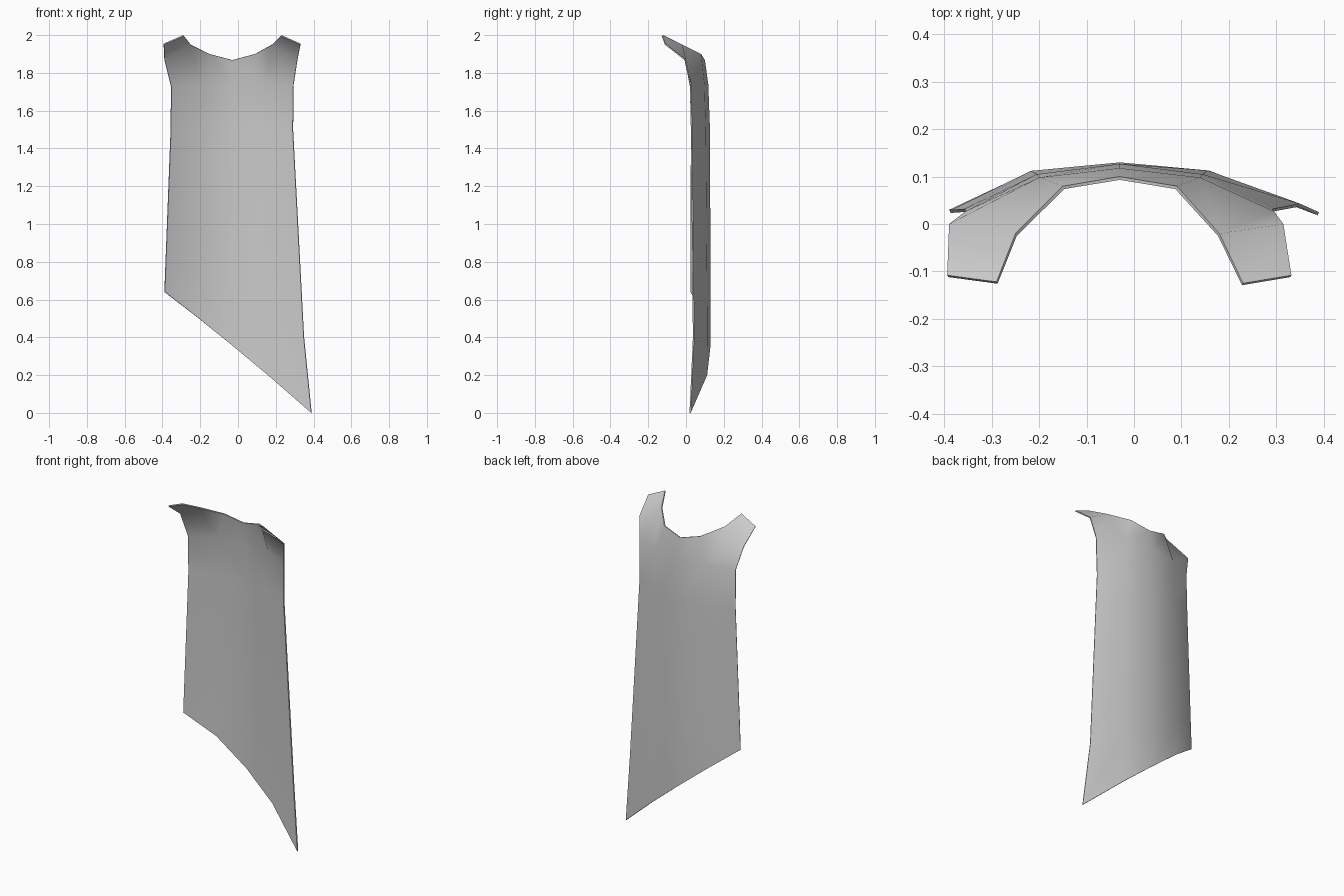
import bpy
import bmesh
import math

if "Cube" in bpy.data.objects:
    bpy.data.objects.remove(bpy.data.objects["Cube"])

cloth = bpy.data.materials.new("grey cloth")
cloth.diffuse_color = (0.6, 0.6, 0.6, 1)
cloth.use_nodes = True
cloth.node_tree.nodes["Principled BSDF"].inputs["Base Color"].default_value = cloth.diffuse_color

# Cape body: cross sections from the slanted hem up to the shoulder line
rows = [
    [(-.39, .03, .64), (-.22, .11, .51), (-.03, .13, .357), (.16, .112, .2), (.39, .025, 0)],
    [(-.384, .03, .8), (-.218, .112, .72), (-.03, .13, .6), (.156, .113, .5), (.35, .043, .4)],
    [(-.357, .032, 1.5), (-.205, .105, 1.5), (-.03, .127, 1.5), (.145, .105, 1.5), (.292, .032, 1.5)],
    [(-.355, .027, 1.73), (-.2, .098, 1.74), (-.03, .118, 1.74), (.14, .098, 1.74), (.295, .027, 1.74)],
]
# Neckline, from left tip to right tip
neck = [(-.29, -.122, 2), (-.25, -.02, 1.95), (-.15, .08, 1.9), (-.03, .1, 1.868),
        (.09, .08, 1.9), (.18, -.02, 1.95), (.23, -.125, 2)]
# Outer shoulder edge: upper arm point, strap corner
left = [(-.39, 0, 1.87), (-.394, -.108, 1.955)]
right = [(.315, 0, 1.87), (.332, -.108, 1.955)]

bm = bmesh.new()


def verts(points):
    return [bm.verts.new(p) for p in points]


grid = [verts(r) for r in rows]
n, l, r = verts(neck), verts(left), verts(right)

# Back panel
for a, b in zip(grid, grid[1:]):
    for i in range(4):
        bm.faces.new((a[i + 1], a[i], b[i], b[i + 1]))

# Shoulders and neck, the same layout on each side
s = grid[-1]
for edge, mid, tip, inner, low, side, flip in (
        (s[0], s[1], n[0], n[1], n[2], l, False),
        (s[4], s[3], n[6], n[5], n[4], r, True)):
    for f in ((mid, edge, side[0], inner), (mid, inner, low),
              (inner, side[0], side[1], tip), (s[2], mid, low, n[3])):
        bm.faces.new(f[::-1] if flip else f)

mesh = bpy.data.meshes.new("cape")
bm.to_mesh(mesh)
bm.free()
cape = bpy.data.objects.new("cape", mesh)
bpy.context.collection.objects.link(cape)
mesh.materials.append(cloth)
bpy.context.view_layer.objects.active = cape
cape.select_set(True)

# Thin cloth thickness toward the wearer, smooth faces with a crisp rim
mod = cape.modifiers.new("thickness", "SOLIDIFY")
mod.thickness = 0.007
mod.offset = -1
bpy.ops.object.modifier_apply(modifier=mod.name)
bpy.ops.object.shade_smooth_by_angle(angle=math.radians(65))
